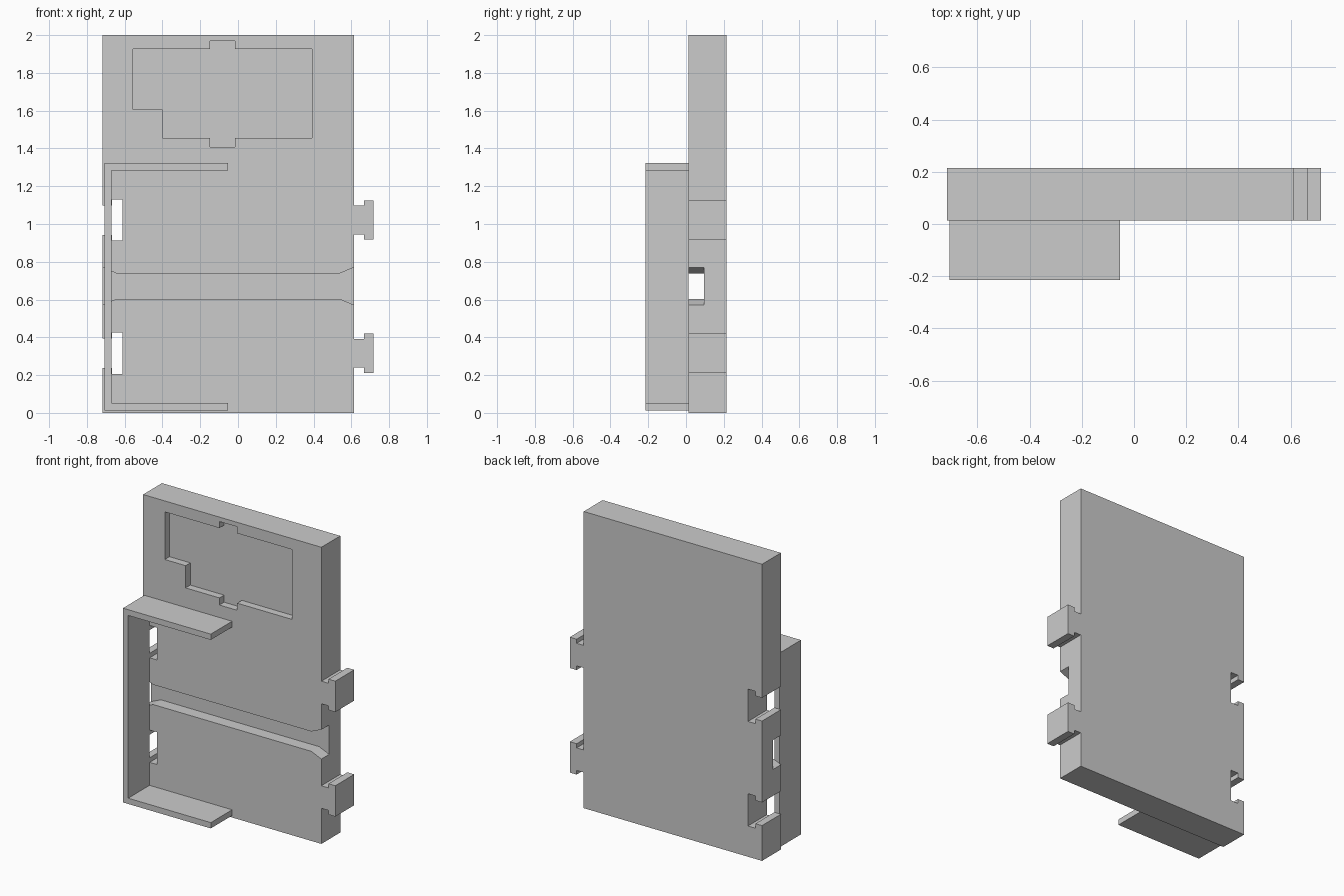
import bpy, bmesh

if "Cube" in bpy.data.objects:
    bpy.data.objects.remove(bpy.data.objects["Cube"])

PLATE_Y0, PLATE_Y1 = 0.013, 0.214
LEFT, RIGHT = -0.717, 0.613
JOINTS = (0.316, 1.021)          # heights of the interlocking joints


def extrude_profile(name, pts, y0, y1):
    """Solid from an x/z outline, extruded along y."""
    bm = bmesh.new()
    face = bm.faces.new([bm.verts.new((x, y0, z)) for x, z in pts])
    out = bmesh.ops.extrude_face_region(bm, geom=[face])
    moved = [v for v in out["geom"] if isinstance(v, bmesh.types.BMVert)]
    bmesh.ops.translate(bm, verts=moved, vec=(0, y1 - y0, 0))
    bmesh.ops.recalc_face_normals(bm, faces=bm.faces)
    mesh = bpy.data.meshes.new(name)
    bm.to_mesh(mesh)
    bm.free()
    ob = bpy.data.objects.new(name, mesh)
    bpy.context.collection.objects.link(ob)
    return ob


def tee(edge, zc, neck, head, neck_h, head_h):
    """T outline from a plate edge, listed bottom to top."""
    half = [(edge, neck_h), (edge + neck, neck_h),
            (edge + neck, head_h), (edge + head, head_h)]
    return ([(x, zc - h) for x, h in half]
            + [(x, zc + h) for x, h in reversed(half)])


def cut(target, cutter):
    mod = target.modifiers.new(cutter.name, 'BOOLEAN')
    mod.operation = 'DIFFERENCE'
    mod.solver = 'EXACT'
    mod.object = cutter
    bpy.context.view_layer.objects.active = target
    bpy.ops.object.modifier_apply(modifier=mod.name)
    bpy.data.objects.remove(cutter)


# Plate with T tabs on the right and matching T slots on the left
outline = [(LEFT, 0), (RIGHT, 0)]
for zc in JOINTS:
    outline += tee(RIGHT, zc, 0.053, 0.104, 0.076, 0.104)
outline += [(RIGHT, 2), (LEFT, 2)]
for zc in reversed(JOINTS):
    outline += reversed(tee(LEFT, zc, 0.049, 0.105, 0.078, 0.109))
plate = extrude_profile("wall_plate", outline, PLATE_Y0, PLATE_Y1)

# Horizontal channel, flared at both ends
zc, h, flare, run, over = 0.671, 0.067, 0.099, 0.075, 0.05
over_h = flare + (flare - h) * over / run
top = [(LEFT - over, over_h), (LEFT + run, h),
       (RIGHT - run, h), (RIGHT + over, over_h)]
channel = ([(x, zc + d) for x, d in top]
           + [(x, zc - d) for x, d in reversed(top)])
cut(plate, extrude_profile("channel_cutter", channel, PLATE_Y0 - 0.1, 0.096))

# Shallow stepped recess near the top
recess = [(-0.555, 1.605), (-0.4, 1.605), (-0.4, 1.455), (-0.148, 1.455),
          (-0.148, 1.407), (-0.015, 1.407), (-0.015, 1.455), (0.392, 1.455),
          (0.392, 1.926), (-0.015, 1.926), (-0.015, 1.97), (-0.148, 1.97),
          (-0.148, 1.926), (-0.555, 1.926)]
cut(plate, extrude_profile("recess_cutter", recess, PLATE_Y0 - 0.1, PLATE_Y0 + 0.05))

# C-shaped bracket standing off the front face
x0, x1, z0, z1, t = -0.708, -0.053, 0.013, 1.323, 0.039
bracket = [(x0, z0), (x1, z0), (x1, z0 + t), (x0 + t, z0 + t),
           (x0 + t, z1 - t), (x1, z1 - t), (x1, z1), (x0, z1)]
extrude_profile("front_bracket", bracket, -0.214, PLATE_Y0)
